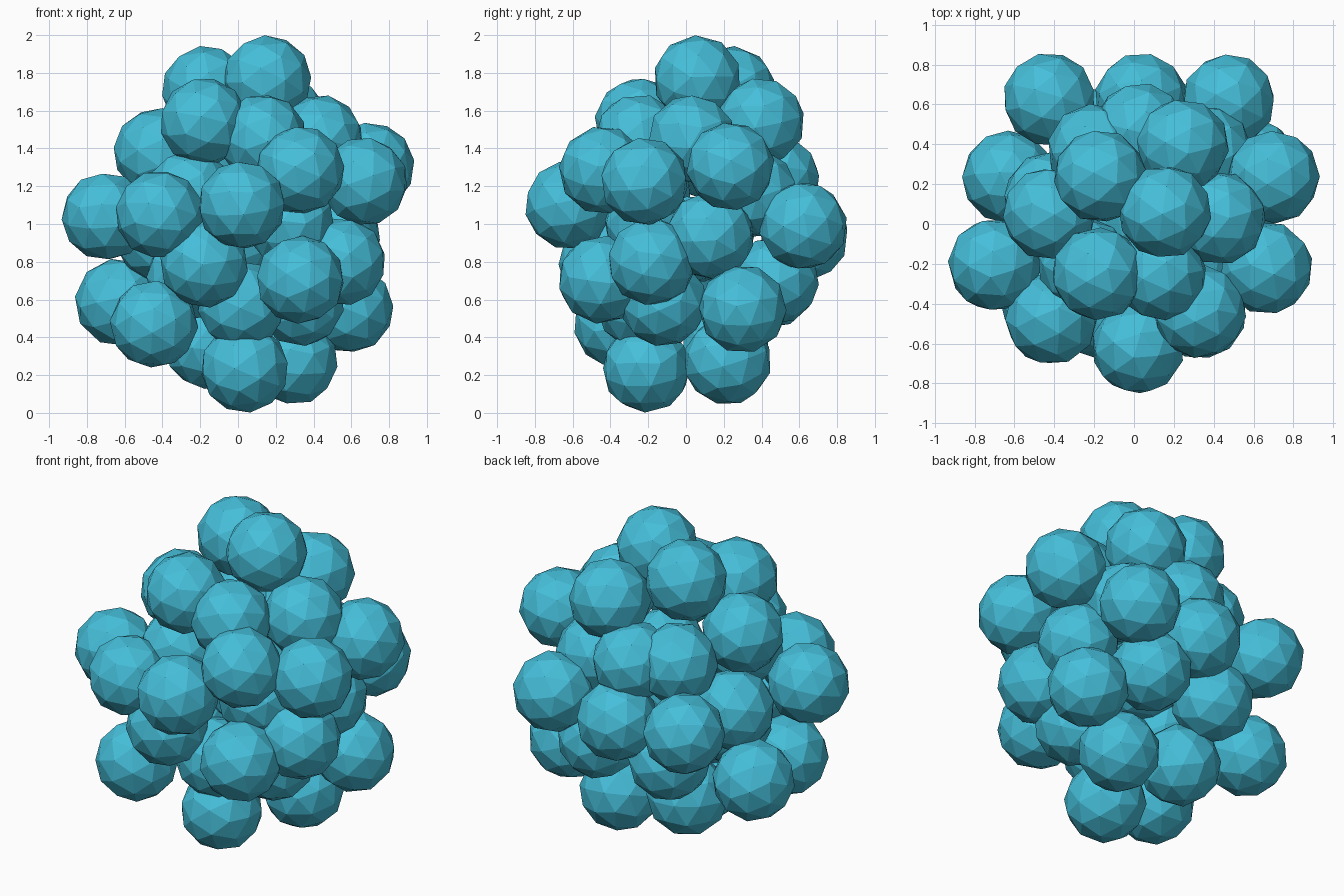
import bpy, random, math

random.seed(4)
R = 0.235  # every ball has the same radius

mat = bpy.data.materials.new("teal")
mat.diffuse_color = (0.06, 0.52, 0.70, 1)

# ball centres, grouped by where they sit in the cluster
GROUPS = {
    "crown_ball": [
        (.155, .06, 1.765), (-.17, .24, 1.71), (-.18, -.25, 1.54),
        (.13, -.25, 1.455), (.245, .395, 1.54), (.43, .03, 1.45), (-.425, .05, 1.38)],
    "front_ball": [
        (.33, -.44, 1.285), (-.415, -.475, 1.05), (.02, -.62, 1.10),
        (.33, -.445, .705), (-.18, -.44, .79)],
    "right_ball": [
        (.70, .235, 1.305), (.665, -.22, 1.225), (.55, -.18, .80),
        (.52, .13, .94), (.59, .30, .55)],
    "left_ball": [
        (-.70, -.205, 1.04), (-.63, .235, .585), (-.42, .13, .93)],
    "back_ball": [
        (.475, .62, .99), (.035, .625, .93), (-.425, .625, .97), (.03, .475, 1.24),
        (-.20, .37, 1.25), (.36, .36, 1.16), (.27, .47, .70), (-.20, .45, .68)],
    "base_ball": [
        (-.445, -.36, .47), (.035, -.21, .235), (.295, .22, .275),
        (-.16, .21, .36), (.02, -.24, .57), (.33, -.12, .585)],
    "core_ball": [
        (.28, -.20, 1.0), (-.25, -.20, 1.16), (0, .05, .92), (-.25, -.08, .72)],
}

# one flat-shaded low-poly ball shared by all parts
bpy.ops.mesh.primitive_ico_sphere_add(subdivisions=2, radius=R)
proto = bpy.context.object
mesh = proto.data
mesh.materials.append(mat)
bpy.data.objects.remove(proto)

for name, centres in GROUPS.items():
    for i, c in enumerate(centres):
        ob = bpy.data.objects.new(f"{name}_{i + 1}", mesh)
        ob.location = c
        ob.rotation_euler = [random.uniform(0, math.tau) for _ in range(3)]
        bpy.context.collection.objects.link(ob)
